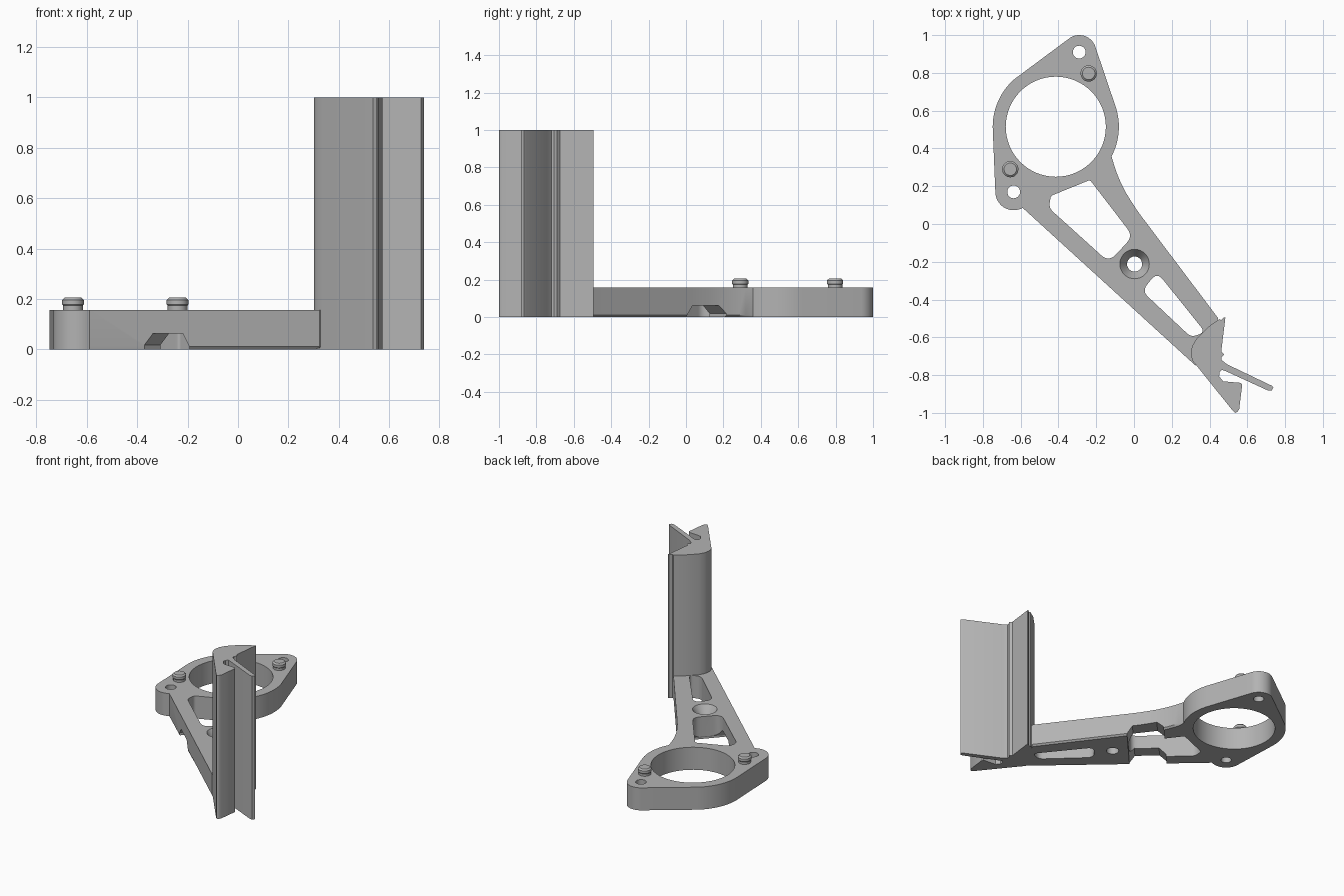
import bpy, bmesh, math
from mathutils import Vector

if "Cube" in bpy.data.objects:
    bpy.data.objects.remove(bpy.data.objects["Cube"])

grey = bpy.data.materials.new("plain grey")
grey.diffuse_color = (0.45, 0.45, 0.45, 1)
grey.use_nodes = True
grey.node_tree.nodes["Principled BSDF"].inputs["Base Color"].default_value = grey.diffuse_color
THICK = 0.157


def arc(cx, cy, r, a0, a1, n=16):
    angles = [math.radians(a0 + (a1 - a0) * i / n) for i in range(n + 1)]
    return [(cx + r * math.cos(a), cy + r * math.sin(a)) for a in angles]


def rounded(corners, cuts, n=6):
    """Round each corner of a polygon, starting the curve 'cut' away from it."""
    out = []
    for i, c in enumerate(corners):
        c, a, b = Vector(c), Vector(corners[i - 1]), Vector(corners[(i + 1) % len(corners)])
        p, q = c + (a - c).normalized() * cuts[i], c + (b - c).normalized() * cuts[i]
        for k in range(n + 1):
            t = k / n
            out.append(tuple(p * (1 - t) ** 2 + c * 2 * t * (1 - t) + q * t * t))
    return out


def finish(name, bm):
    bmesh.ops.recalc_face_normals(bm, faces=bm.faces)
    me = bpy.data.meshes.new(name)
    bm.to_mesh(me)
    bm.free()
    me.materials.append(grey)
    ob = bpy.data.objects.new(name, me)
    bpy.context.collection.objects.link(ob)
    return ob


def prism(name, pts, z0, z1, chamfer=None):
    """Extrude an outline; chamfer is a rule choosing bottom edges to bevel."""
    bm = bmesh.new()
    base = bm.faces.new([bm.verts.new((x, y, z0)) for x, y in pts])
    top = bmesh.ops.extrude_face_region(bm, geom=[base], use_keep_orig=True)
    moved = [v for v in top["geom"] if isinstance(v, bmesh.types.BMVert)]
    bmesh.ops.translate(bm, verts=moved, vec=(0, 0, z1 - z0))
    bmesh.ops.recalc_face_normals(bm, faces=bm.faces)
    if chamfer:
        edges = [e for e in bm.edges if all(v.co.z < z0 + 1e-5 for v in e.verts)
                 and chamfer((e.verts[0].co + e.verts[1].co) / 2)]
        bmesh.ops.bevel(bm, geom=edges, offset=0.011, segments=1, affect='EDGES')
    return finish(name, bm)


def lathe(name, x, y, profile, n=32):
    """Closed turned solid from (radius, height) points."""
    bm = bmesh.new()
    rings = [[bm.verts.new((px, py, z)) for px, py in arc(x, y, r, 0, 360, n)[:-1]]
             for r, z in profile]
    for a, b in zip(rings, rings[1:]):
        for i in range(n):
            j = (i + 1) % n
            bm.faces.new((a[i], a[j], b[j], b[i]))
    bm.faces.new(rings[0])
    bm.faces.new(rings[-1])
    return finish(name, bm)


def cut(target, cutter):
    mod = target.modifiers.new("cut", 'BOOLEAN')
    mod.operation, mod.solver, mod.object = 'DIFFERENCE', 'EXACT', cutter
    bpy.context.view_layer.objects.active = target
    bpy.ops.object.modifier_apply(modifier=mod.name)
    bpy.data.objects.remove(cutter)


def smooth(ob):
    bpy.ops.object.select_all(action='DESELECT')
    ob.select_set(True)
    bpy.context.view_layer.objects.active = ob
    bpy.ops.object.shade_smooth_by_angle(angle=math.radians(30))


# Bracket plate: two lobes, ring and tapering arm
RING = Vector((-0.414, 0.515))
outline = (arc(-0.29, 0.91, 0.09, 18, 131)
           + arc(*RING, 0.334, 131, 183)
           + arc(-0.637, 0.17, 0.097, 183, 290)
           + [(-0.589, 0.085), (0.324, -0.748), (0.371, -0.716), (0.446, -0.499),
              (0.042, 0.037), (0.012, 0.079), (-0.016, 0.122), (-0.042, 0.164),
              (-0.064, 0.207), (-0.081, 0.244), (-0.095, 0.281), (-0.107, 0.318)]
           + arc(*RING, 0.334, -28, 18))
plate = prism("bracket_plate", outline, 0, THICK,
              lambda m: m.x - m.y > -0.5 and (m.xy - RING).length > 0.34)

# Ring bore and lobe bolt holes
for x, y, r, n in ((*RING, 0.265, 64), (-0.29, 0.91, 0.034, 24), (-0.637, 0.17, 0.034, 24)):
    cut(plate, lathe("bore_cutter", x, y, [(r, -0.1), (r, 0.3)], n))

# Countersunk hole in the arm
cut(plate, lathe("countersink_cutter", 0.003, -0.212,
                 [(0.04, -0.1), (0.04, 0.1), (0.078, THICK), (0.078, 0.3)]))

# Lightening openings in the arm
opening_a = [(-0.44, 0.149), (-0.233, 0.233), (-0.005, -0.064), (-0.133, -0.202), (-0.451, 0.085)]
opening_b = [(0.042, -0.355), (0.122, -0.255), (0.377, -0.573), (0.302, -0.599)]
cut(plate, prism("opening_cutter", rounded(opening_a, [.012, .012, .05, .055, .03]), -0.1, 0.3))
cut(plate, prism("opening_cutter", rounded(opening_b, [.045, .05, .035, .03]), -0.1, 0.3))

# Trapezoid channel across the underside of the arm
along, across = Vector((0.739, -0.674, 0)), Vector((0.674, 0.739, 0))
start = Vector((-0.28, -0.20, 0)) - across * 0.1
bm = bmesh.new()
ends = [[bm.verts.new(start + across * t + along * u + Vector((0, 0, z)))
         for u, z in ((-.125, -.05), (-.125, .018), (-.08, .063), (.08, .063), (.115, .012), (.115, -.05))]
        for t in (0, 0.6)]
bm.faces.new(ends[0])
bm.faces.new(ends[1])
for i in range(6):
    j = (i + 1) % 6
    bm.faces.new((ends[0][i], ends[0][j], ends[1][j], ends[1][i]))
cut(plate, finish("channel_cutter", bm))
smooth(plate)

# Locating studs with a rim and chamfered top
for i, (x, y) in enumerate(((-0.24, 0.797), (-0.655, 0.29))):
    smooth(lathe(f"locating_stud_{i + 1}", x, y,
                 [(.039, .15), (.039, .173), (.043, .178), (.043, .196), (.033, .205)]))

# Tall upright post with hooked foot and thin fin
post = [(.451, -.504), (.462, -.509), (.477, -.494), (.484, -.494), (.462, -.674), (.477, -.690),
        (.464, -.706), (.464, -.720), (.493, -.743), (.731, -.857), (.738, -.867), (.727, -.883),
        (.708, -.881), (.488, -.780), (.466, -.772), (.453, -.785), (.451, -.806), (.472, -.833),
        (.565, -.841), (.573, -.850), (.557, -.980), (.547, -.995), (.536, -1.0), (.520, -.985),
        (.334, -.753), (.312, -.727), (.302, -.697), (.302, -.672), (.309, -.645), (.329, -.610),
        (.398, -.541)]
smooth(prism("upright_post", post, 0, 1.0))
